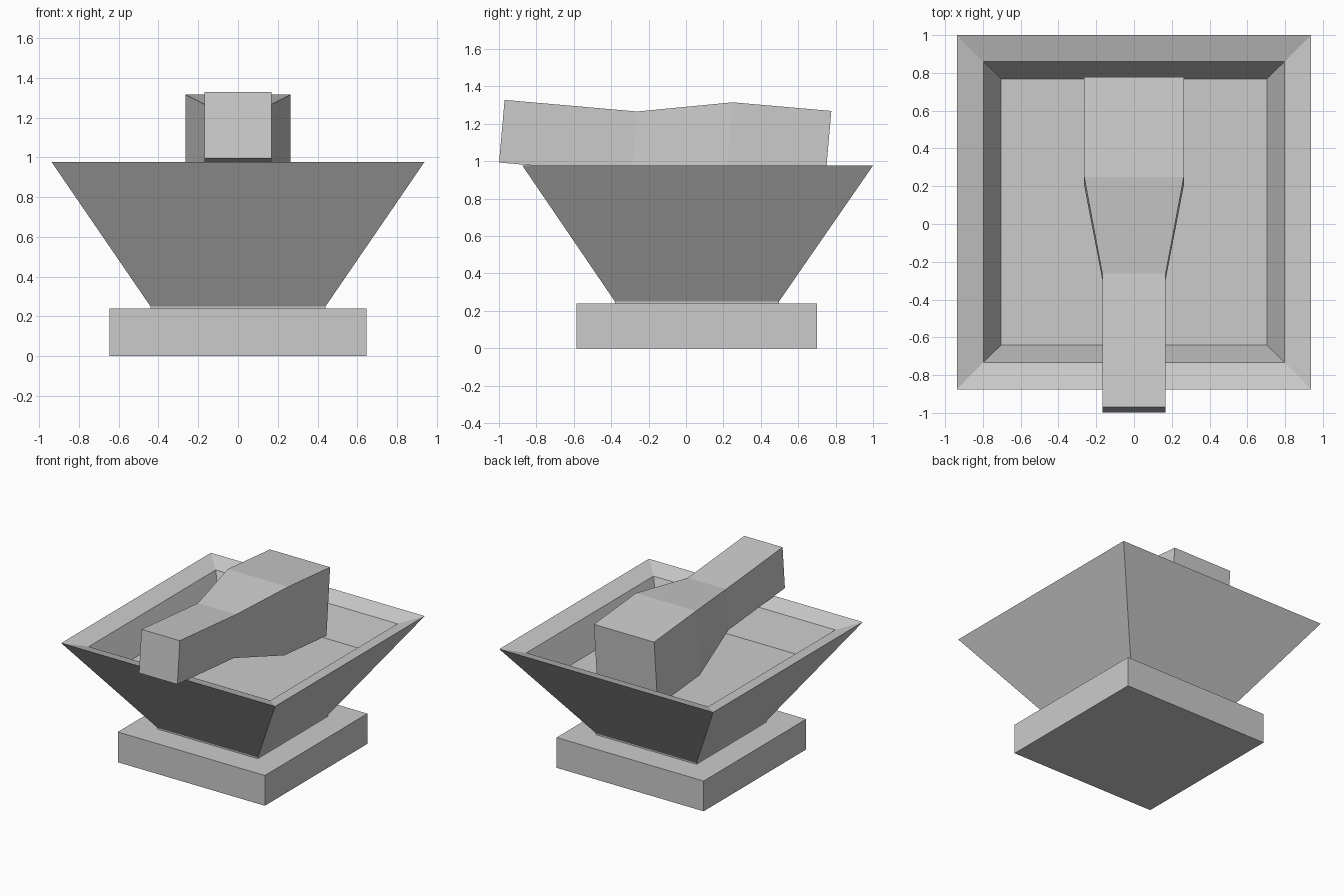
import bpy, bmesh
from mathutils import Vector

if "Cube" in bpy.data.objects:
    bpy.data.objects.remove(bpy.data.objects["Cube"])


def loft(name, rings):
    """Skin a list of four-cornered rings into a capped, flat-shaded solid."""
    bm = bmesh.new()
    loops = [[bm.verts.new(p) for p in ring] for ring in rings]
    for a, b in zip(loops, loops[1:]):
        for i in range(4):
            j = (i + 1) % 4
            bm.faces.new((a[i], a[j], b[j], b[i]))
    bm.faces.new(loops[0][::-1])
    bm.faces.new(loops[-1])
    bmesh.ops.recalc_face_normals(bm, faces=bm.faces)
    mesh = bpy.data.meshes.new(name)
    bm.to_mesh(mesh)
    bm.free()
    obj = bpy.data.objects.new(name, mesh)
    bpy.context.collection.objects.link(obj)
    return obj


def level_ring(hx, y0, y1, z):
    return [(-hx, y0, z), (hx, y0, z), (hx, y1, z), (-hx, y1, z)]


# Square foot slab
loft("base", [level_ring(0.645, -0.585, 0.70, 0.0),
              level_ring(0.645, -0.585, 0.70, 0.24)])

# Flared tub: short neck, sloping sides, bevelled rim, recessed floor
loft("tub", [level_ring(0.44, -0.38, 0.497, 0.235),
             level_ring(0.44, -0.38, 0.497, 0.25),
             level_ring(0.938, -0.875, 1.0, 0.977),
             level_ring(0.797, -0.732, 0.86, 0.932),
             level_ring(0.703, -0.64, 0.768, 0.70)])

# Tilted square barrel: (half width, top y, top z) at each section
down = Vector((0, -0.087, -0.996))
sections = [(0.168, -0.97, 1.328), (0.168, -0.262, 1.266),
            (0.264, 0.25, 1.315), (0.264, 0.777, 1.269)]
rings = []
for h, y, z in sections:
    left, right = Vector((-h, y, z)), Vector((h, y, z))
    drop = down * 2 * h
    rings.append([left, right, right + drop, left + drop])
loft("barrel", rings)
